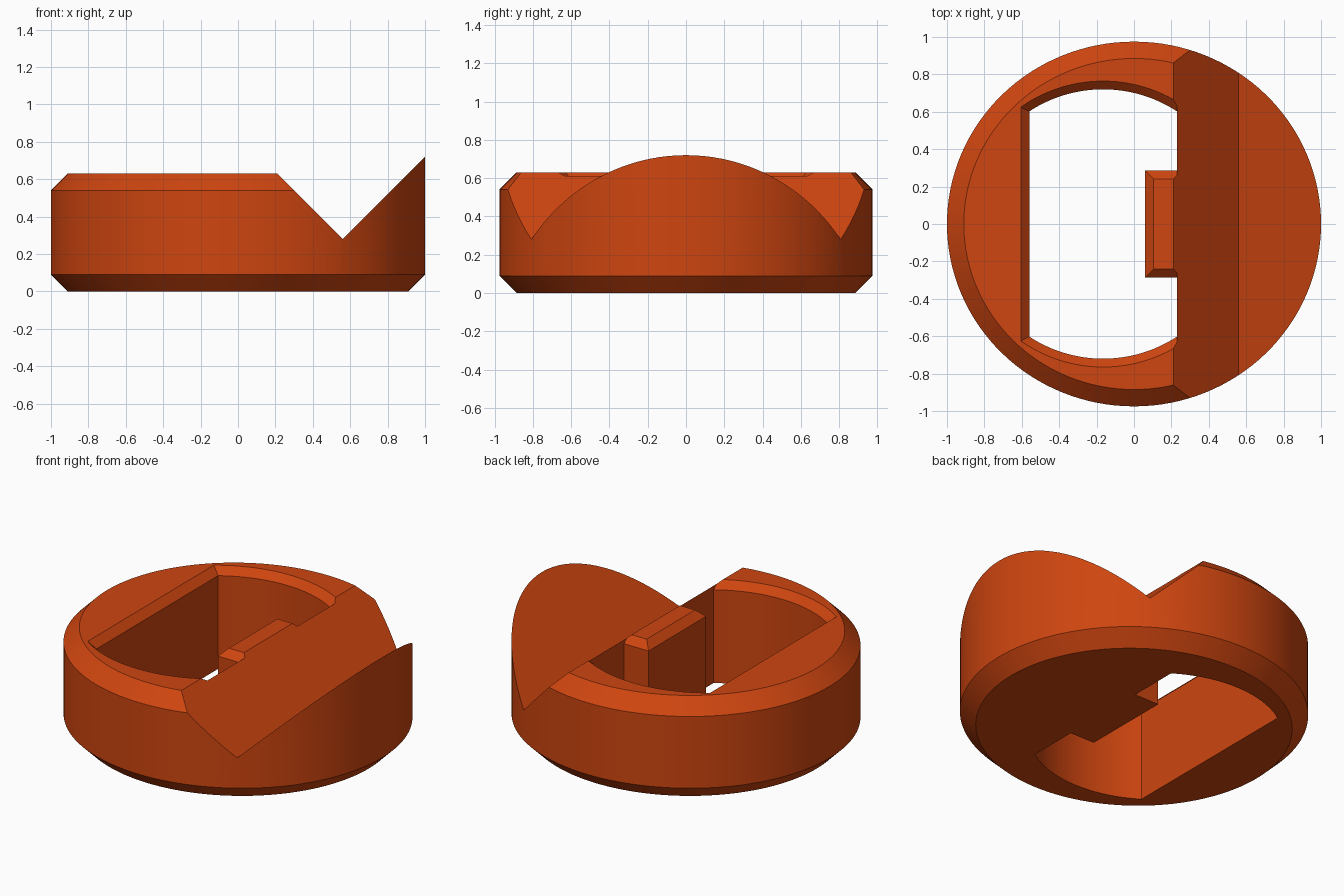
import bpy, bmesh, math
from mathutils import Vector

if "Cube" in bpy.data.objects:
    bpy.data.objects.remove(bpy.data.objects["Cube"])

SEG = 128
RX, RY = 1.0, 0.975          # outer radii
TOP, BEVEL = 0.63, 0.09      # rim height and outer chamfer
GROOVE_X, GROOVE_Z = 0.56, 0.28
LIP = 0.045                  # chamfer of the opening


def loft(bm, rings):
    """Closed solid through matching rings of points."""
    vs = [[bm.verts.new(p) for p in ring] for ring in rings]
    n = len(vs[0])
    for a, b in zip(vs, vs[1:]):
        for i in range(n):
            j = (i + 1) % n
            bm.faces.new((a[i], a[j], b[j], b[i]))
    bm.faces.new(vs[0][::-1])
    bm.faces.new(vs[-1])


def disc_ring(inset, z):
    return [((RX - inset) * math.cos(2 * math.pi * i / SEG),
             (RY - inset) * math.sin(2 * math.pi * i / SEG), z) for i in range(SEG)]


def cut(bm, point, normal, fill):
    """Remove the side the normal points to, optionally capping the cut."""
    res = bmesh.ops.bisect_plane(bm, geom=bm.verts[:] + bm.edges[:] + bm.faces[:],
                                 dist=1e-6, plane_co=point, plane_no=normal, clear_outer=True)
    if fill:
        edges = [e for e in res["geom_cut"] if isinstance(e, bmesh.types.BMEdge)]
        bmesh.ops.contextual_create(bm, geom=edges)


def half(rings, side):
    """One side of the V groove, left open where the halves meet."""
    bm = bmesh.new()
    loft(bm, rings)
    valley = Vector((GROOVE_X, 0, GROOVE_Z))
    cut(bm, valley, Vector((-side, 0, 1)).normalized(), True)
    cut(bm, valley, Vector((-side, 0, 0)), False)
    mesh = bpy.data.meshes.new("half")
    bm.to_mesh(mesh)
    bm.free()
    return mesh


def make_object(name, bm):
    bmesh.ops.recalc_face_normals(bm, faces=bm.faces[:])
    mesh = bpy.data.meshes.new(name)
    bm.to_mesh(mesh)
    bm.free()
    obj = bpy.data.objects.new(name, mesh)
    bpy.context.collection.objects.link(obj)
    return obj


# Body: chamfered disc on the left of the groove, tall wedge on the right
base = [disc_ring(BEVEL, 0), disc_ring(0, BEVEL)]
left = half(base + [disc_ring(0, TOP - BEVEL), disc_ring(BEVEL, TOP)], -1)
right = half(base + [disc_ring(0, 0.9)], 1)
bm = bmesh.new()
for part in (left, right):
    bm.from_mesh(part)
    bpy.data.meshes.remove(part)
bmesh.ops.remove_doubles(bm, verts=bm.verts[:], dist=1e-4)
body = make_object("grooved_disc", bm)


# Opening with two arc ends, a chamfered lip and a tab on its straight side
def opening(d, z):
    cx, r, x0, x1 = -0.165, 0.72 + d, -0.56 - d, 0.23
    a0, a1 = math.acos((x1 - cx) / r), math.acos((x0 - cx) / r)
    arc = [(cx + r * math.cos(a0 + (a1 - a0) * i / 32),
            r * math.sin(a0 + (a1 - a0) * i / 32)) for i in range(33)]
    tab_x, tab_y = 0.06 + d, 0.285 - d
    pts = arc + [(x, -y) for x, y in reversed(arc)]
    pts += [(x1, -tab_y), (tab_x, -tab_y), (tab_x, tab_y), (x1, tab_y)]
    return [(x, y, z) for x, y in pts]


bm = bmesh.new()
loft(bm, [opening(0, -0.1), opening(0, TOP - LIP), opening(LIP + 0.05, TOP + 0.05)])
cutter = make_object("opening_cutter", bm)
cutter.hide_render = True

bpy.context.view_layer.objects.active = body
body.select_set(True)
mod = body.modifiers.new("opening", "BOOLEAN")
mod.operation = "DIFFERENCE"
mod.solver = "EXACT"
mod.object = cutter
bpy.ops.object.modifier_apply(modifier=mod.name)
bpy.data.objects.remove(cutter)

# Colour and shading
paint = bpy.data.materials.new("burnt orange")
paint.diffuse_color = (0.62, 0.06, 0.005, 1)
paint.use_nodes = True
paint.node_tree.nodes["Principled BSDF"].inputs["Base Color"].default_value = paint.diffuse_color
body.data.materials.clear()
body.data.materials.append(paint)
bpy.ops.object.shade_smooth_by_angle(angle=math.radians(25))
